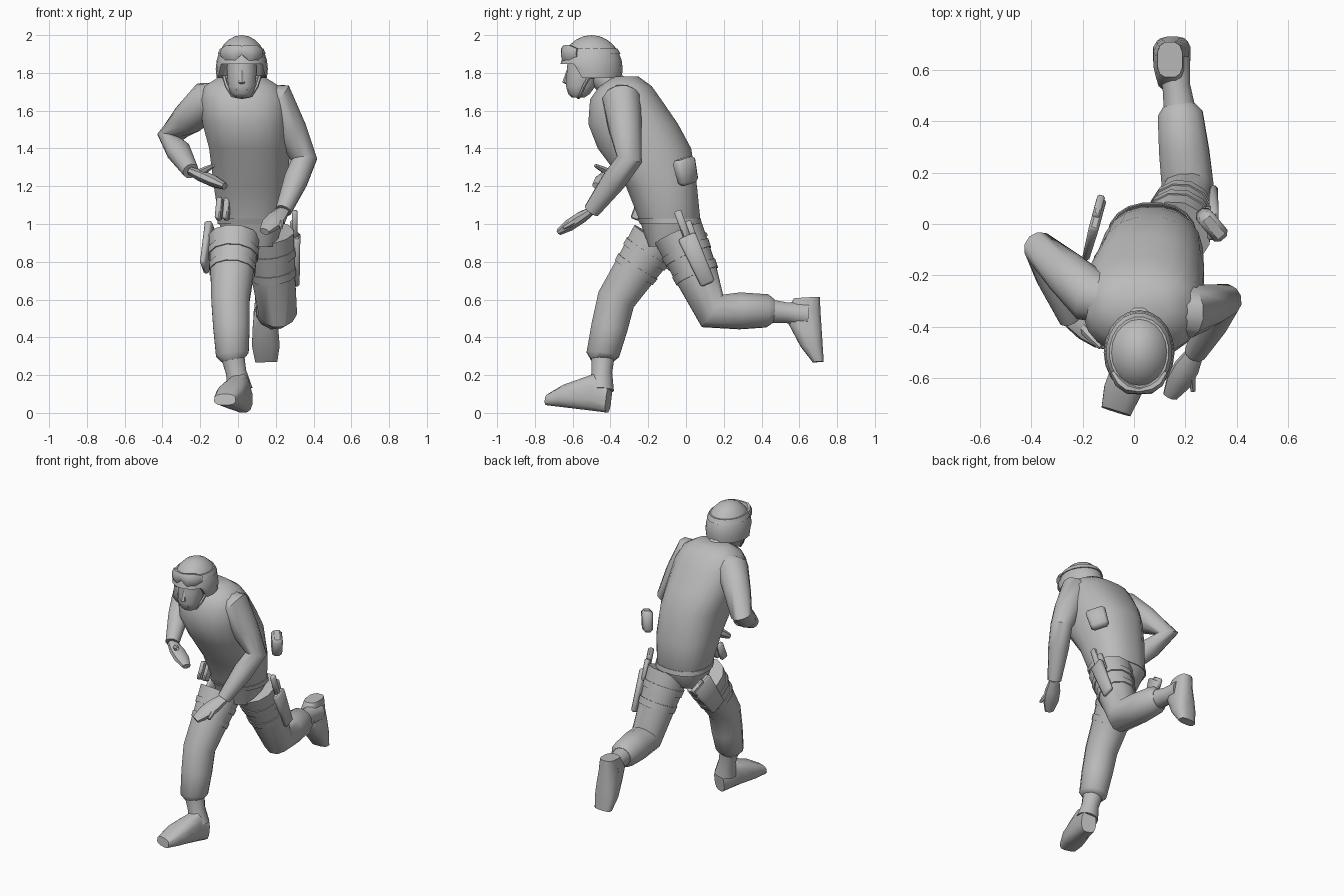
import bpy, bmesh, math
from mathutils import Vector, Matrix, Euler

old_cube = bpy.data.objects.get("Cube")
if old_cube:
    bpy.data.objects.remove(old_cube, do_unlink=True)

grey = bpy.data.materials.new("plain_grey")
grey.use_nodes = True
grey_value = (.5, .5, .5, 1)
grey.diffuse_color = grey_value
grey.node_tree.nodes["Principled BSDF"].inputs["Base Color"].default_value = grey_value

side_axis, depth_axis, up_axis = (Vector(row) for row in Matrix.Identity(3))


def finish(name, bm):
    """Turn a bmesh into a named, smooth shaded object."""
    bmesh.ops.recalc_face_normals(bm, faces=bm.faces)
    mesh = bpy.data.meshes.new(name)
    bm.to_mesh(mesh)
    bm.free()
    mesh.materials.append(grey)
    obj = bpy.data.objects.new(name, mesh)
    bpy.context.collection.objects.link(obj)
    bpy.ops.object.select_all(action='DESELECT')
    obj.select_set(True)
    bpy.context.view_layer.objects.active = obj
    bpy.ops.object.shade_smooth_by_angle(angle=math.radians(45))


def loft(name, path, widths, depths=None, axis=None, ref=side_axis, sides=12, square=1):
    """Skin rounded rings along a path; widths run along ref, depths across it."""
    bm = bmesh.new()
    path = [Vector(point) for point in path]
    loops = []
    for i, (centre, width, depth) in enumerate(zip(path, widths, depths or widths)):
        tangent = axis
        if axis is None:
            steps = [b - a for a, b in zip(path[max(i - 1, 0):i + 1], path[max(i, 1):i + 2])]
            if i == 0:
                steps = [path[1] - path[0]]
            tangent = sum((step.normalized() for step in steps), Vector()).normalized()
        # Carry the last direction along so that the rings never twist
        ref = (ref - tangent * ref.dot(tangent)).normalized()
        across = tangent.cross(ref)
        loop = []
        for k in range(sides):
            angle = math.tau * (k + .5) / sides
            c, s = math.cos(angle), math.sin(angle)
            c = math.copysign(abs(c) ** square, c)
            s = math.copysign(abs(s) ** square, s)
            loop.append(bm.verts.new(centre + ref * c * width + across * s * depth))
        loops.append(loop)
    for low, high in zip(loops, loops[1:]):
        for k in range(sides):
            bm.faces.new((low[k - 1], low[k], high[k], high[k - 1]))
    bm.faces.new(loops[0])
    bm.faces.new(loops[-1])
    finish(name, bm)


def box(name, location, size, tilt=0, turn=0, taper=1):
    """Bevelled box leaning about x, turned about z, narrower at the bottom."""
    bm = bmesh.new()
    bmesh.ops.create_cube(bm, size=1)
    for vert in bm.verts:
        if vert.co.z < 0:
            vert.co.xy *= taper
    bmesh.ops.scale(bm, vec=size, verts=bm.verts)
    bmesh.ops.bevel(bm, geom=bm.edges[:], offset=min(size) / 4, segments=1, affect='EDGES')
    rotation = Euler((math.radians(tilt), 0, math.radians(turn))).to_matrix().to_4x4()
    bm.transform(Matrix.Translation(location) @ rotation)
    finish(name, bm)


def boot(name, heel, toe, up):
    """Boot foot standing on the line from heel to toe."""
    heel, toe = Vector(heel), Vector(toe)
    heights = (.14, .2, .16, .12, .06)
    widths = (.05, .06, .07, .075, .06)
    path = [heel.lerp(toe, i / 4) + up * height / 2 for i, height in enumerate(heights)]
    loft(name, path, [height / 2 for height in heights], widths,
         axis=(toe - heel).normalized(), ref=up, square=.7)


def leg(side, hip, knee, hem, ankle):
    """Trouser leg, boot shaft and two thigh straps."""
    hip, knee, hem, ankle = map(Vector, (hip, knee, hem, ankle))
    cuff = hem.lerp(ankle, .15)
    loft(side + "_trouser",
         [hip, hip.lerp(knee, .5), knee, knee.lerp(hem, .5), hem, cuff],
         [.14, .12, .105, .1, .09, .065])
    loft(side + "_boot_shaft", [hem, hem.lerp(ankle, .5), ankle], [.065, .056, .07])
    for place, start in (("upper", .2), ("lower", .45)):
        ends = (start, start + .1)
        loft(f"{side}_{place}_thigh_strap", [hip.lerp(knee, t) for t in ends],
             [.146 - t * .04 for t in ends])


def arm(side, shoulder, elbow, wrist, fingertip, thumb_tip, palm_side):
    """Sleeve, flat hand and thumb."""
    shoulder, elbow, wrist, fingertip, thumb_tip = map(
        Vector, (shoulder, elbow, wrist, fingertip, thumb_tip))
    collar = shoulder.lerp(Vector((.02, -.33, 1.67)), .6)
    loft(side + "_sleeve",
         [collar, shoulder, shoulder.lerp(elbow, .5), elbow, elbow.lerp(wrist, .4), wrist],
         [.085, .105, .088, .07, .066, .044], ref=depth_axis)
    palm = [.035, .052, .052, .03]
    loft(side + "_hand", [wrist.lerp(fingertip, i / 3) for i in range(4)],
         palm, [width * .65 for width in palm], ref=palm_side, sides=8)
    root = wrist.lerp(fingertip, .2)
    loft(side + "_thumb", [root, root.lerp(thumb_tip, .5), thumb_tip],
         [.022, .018, .01], ref=palm_side, sides=6)


# Torso leaning forwards, and the neck
spine = [(.07, -.1, .88), (.07, -.08, 1), (.07, -.13, 1.2), (.06, -.22, 1.4),
         (.04, -.28, 1.53), (.03, -.32, 1.66), (.02, -.32, 1.73), (.02, -.32, 1.78)]
loft("torso", spine, [.13, .17, .2, .215, .23, .23, .2, .12],
     [.1, .16, .19, .25, .24, .19, .14, .07], axis=up_axis, sides=20, square=.85)
loft("belt", [(.07, -.08, 1), (.07, -.09, 1.03)], [.18, .18], [.165, .17],
     axis=up_axis, sides=20, square=.85)
loft("neck", [(.02, -.35, 1.7), (.02, -.5, 1.83)], [.08, .07])

# Face, narrowing to the chin
head = Vector((.02, -.53, 1.8))
loft("face", [head + Vector((0, -drop / 5, .07 - drop)) for drop in (0, .07, .14, .18, .2)],
     [.08, .08, .075, .06, .04], [.1, .09, .08, .06, .035], axis=up_axis, square=.9)
loft("nose", [head + Vector((0, -.09, .02)), head + Vector((0, -.105, -.05)),
              head + Vector((0, -.09, -.06))],
     [.01, .02, .015], axis=up_axis, sides=6)
loft("mouth", [head + Vector((x, -.085, -.09)) for x in (-.03, .03)], [.013, .013],
     ref=up_axis, sides=6)

# Helmet: a dome with its rim raised over the face
helmet_centre = Vector((.02, -.5, 1.82))
helmet_size = Vector((.138, .165, .18))
bm = bmesh.new()
bmesh.ops.create_uvsphere(bm, u_segments=20, v_segments=12, radius=1)
for vert in bm.verts:
    if vert.co.z < -.3:
        vert.co.z = -.2
    if vert.co.y < -.4:
        vert.co.z = max(vert.co.z, .15)
    vert.co = helmet_centre + vert.co * helmet_size
finish("helmet", bm)

# Goggles: a band around the helmet and two lenses bridged by a dip
loft("goggle_strap", [helmet_centre + up_axis * z for z in (.08, .11)],
     [.129, .116], [.155, .139], axis=up_axis, sides=20)
lens_path, lens_heights = [], []
for k in range(-3, 4):
    angle = k * math.radians(20)
    lens_path.append(helmet_centre + Vector(
        (.12 * math.sin(angle), -.15 * math.cos(angle), .1 if k == 0 else .085)))
    lens_heights.append(.025 if k in (-3, 0, 3) else .045)
loft("goggles", lens_path, lens_heights, [height / 2 for height in lens_heights],
     ref=up_axis, sides=8)

# Ears and chin straps on both sides of the head
for label, sign in (("left", 1), ("right", -1)):
    box(label + "_ear", head + Vector((sign * .08, .03, 0)), (.02, .04, .06))
    strap = [head + Vector((sign * x, -y, -z))
             for x, y, z in ((.1, -.03, 0), (.08, .01, .07), (.05, .03, .12), (0, .04, .13))]
    loft(label + "_chin_strap", strap, [.01] * 4, ref=depth_axis, sides=6)

# Arms: right one bent across the belly, left one reaching down and forwards
arm("right", (-.17, -.28, 1.65), (-.36, -.1, 1.46), (-.25, -.37, 1.28),
    (-.07, -.47, 1.2), (-.13, -.48, 1.31), depth_axis)
arm("left", (.21, -.34, 1.65), (.35, -.3, 1.34), (.24, -.5, 1.07),
    (.14, -.67, .96), (.23, -.65, .98), side_axis)

# Legs: right one planted in front, left one kicked out behind
leg("right", (-.02, -.16, .92), (-.04, -.37, .6), (-.03, -.44, .31), (.01, -.45, .12))
boot("right_boot", (.03, -.41, 0), (-.07, -.73, .04), up_axis)
leg("left", (.16, -.04, .95), (.21, .14, .54), (.18, .43, .54), (.15, .64, .52))
boot("left_boot", (.14, .71, .61), (.15, .73, .27), -depth_axis)

# Holsters on both thighs
box("left_holster", (.31, .06, .81), (.04, .1, .28), tilt=24, taper=.8)
box("left_holster_hanger", (.29, .03, .95), (.03, .04, .14), tilt=20)
box("left_grip", (.3, -.02, 1), (.03, .04, .15), tilt=20)
box("right_holster", (-.16, -.03, .87), (.04, .16, .26), tilt=-35, turn=-15, taper=.7)
box("right_grip", (-.14, .06, .95), (.03, .1, .06), tilt=-35, turn=-15)

# Pouches on the hip and the front of the belt
box("left_hip_pouch", (.3, 0, 1.28), (.07, .13, .14), tilt=15, turn=40, taper=.9)
for label, x in (("outer", -.1), ("inner", -.06)):
    box(label + "_front_pouch", (x, -.25, 1.08), (.03, .05, .12), tilt=-20, turn=-15)
